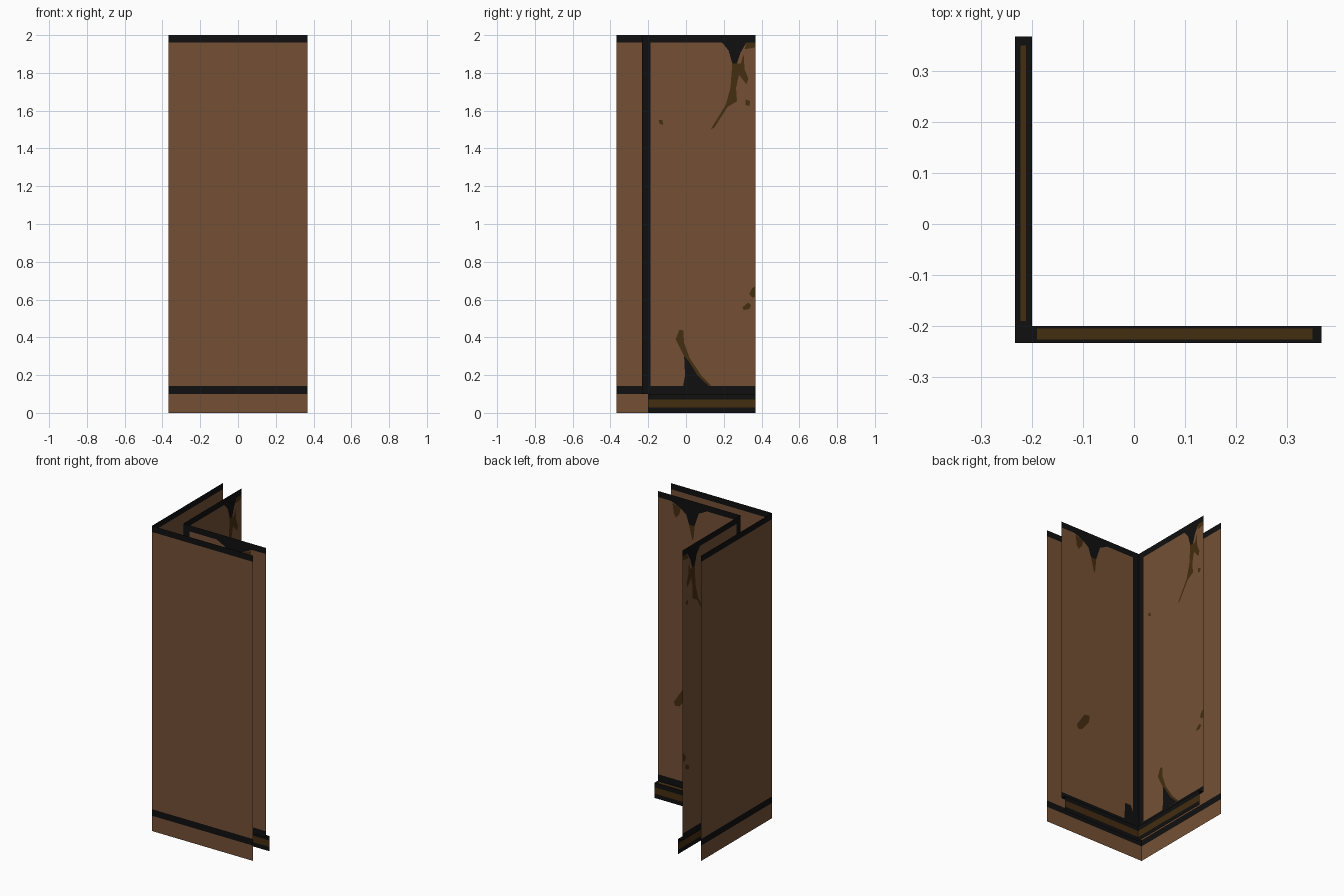
import bpy, bmesh
from mathutils import Vector

if "Cube" in bpy.data.objects:
    bpy.data.objects.remove(bpy.data.objects["Cube"])

OUT, IN, BASE = -0.367, -0.233, -0.2   # plane offsets: outer skin, inner wall, skirting face
END = 0.367


def mat(name, col):
    m = bpy.data.materials.new(name)
    m.diffuse_color = (*col, 1)
    m.use_nodes = True
    m.node_tree.nodes["Principled BSDF"].inputs["Base Color"].default_value = m.diffuse_color
    return m


MATS = [mat("brown_plaster", (0.178, 0.081, 0.036)),
        mat("black_trim", (0.005, 0.005, 0.005)),
        mat("dark_wood", (0.058, 0.026, 0.005))]


# Mappings from wall coordinates (along, depth, height) to the model
def front(u, d, z):
    return Vector((u, d, z))


def side(u, d, z):
    return Vector((d, u, z))


def finish(name, bm):
    me = bpy.data.meshes.new(name)
    bm.to_mesh(me)
    bm.free()
    for m in MATS:
        me.materials.append(m)
    ob = bpy.data.objects.new(name, me)
    bpy.context.collection.objects.link(ob)
    return ob


def face(bm, pts, mi, want):
    f = bm.faces.new([bm.verts.new(p) for p in pts])
    f.normal_update()
    if f.normal.dot(want) < 0:
        f.normal_flip()
    f.material_index = mi


def panel(name, place, us, vs, rule, want):
    """Flat panel cut at us / vs, coloured cell by cell with a rule."""
    bm = bmesh.new()
    for u0, u1 in zip(us, us[1:]):
        for v0, v1 in zip(vs, vs[1:]):
            face(bm, [place(u0, v0), place(u1, v0), place(u1, v1), place(u0, v1)],
                 rule((u0 + u1) / 2, (v0 + v1) / 2), want)
    bmesh.ops.remove_doubles(bm, verts=bm.verts, dist=1e-5)
    return finish(name, bm)


def outer_rule(u, z):
    return 1 if z > 1.96 or 0.1 < z < 0.143 else 0


def inner_rule(u, z):
    return 1 if z > 1.96 or z < 0.143 or u < -0.189 else 0


def skirting_rule(u, z):
    return 2 if 0.028 < z < 0.07 else 1


# Stains: (material, outline in wall coordinates)
SIDE_STAINS = [
    (1, [(.19, 1.961), (.32, 1.961), (.29, 1.91), (.27, 1.85), (.245, 1.85), (.225, 1.92)]),
    (2, [(.245, 1.85), (.29, 1.85), (.305, 1.9), (.31, 1.82), (.33, 1.77), (.32, 1.74), (.28, 1.79),
         (.265, 1.72), (.27, 1.65), (.22, 1.62), (.15, 1.51), (.13, 1.5), (.21, 1.63), (.235, 1.72)]),
    (2, [(.32, 1.961), (.366, 1.961), (.366, 1.935), (.31, 1.925)]),
    (2, [(.315, 1.66), (.34, 1.65), (.335, 1.625), (.315, 1.63)]),
    (2, [(-.145, 1.55), (-.125, 1.55), (-.12, 1.525), (-.14, 1.53)]),
    (1, [(-.015, .142), (.12, .142), (.06, .2), (.01, .28), (-.01, .3), (-.005, .2)]),
    (2, [(-.01, .3), (.01, .28), (.06, .2), (.12, .142), (.135, .142), (.08, .2), (.02, .29),
         (-.01, .37), (-.015, .44), (-.035, .44), (-.055, .39), (-.03, .34)]),
    (2, [(.335, .63), (.35, .66), (.366, .67), (.366, .615), (.35, .61)]),
    (2, [(.3, .56), (.33, .585), (.345, .57), (.335, .55), (.305, .545)]),
]
FRONT_STAINS = [
    (1, [(.27, 1.961), (.01, 1.961), (.07, 1.93), (.1, 1.84), (.14, 1.84), (.16, 1.9), (.2, 1.93)]),
    (2, [(.1, 1.84), (.14, 1.84), (.125, 1.78), (.115, 1.74), (.105, 1.77)]),
    (2, [(.26, 1.95), (.2, 1.93), (.21, 1.89), (.235, 1.86), (.25, 1.88)]),
    (2, [(.25, .65), (.19, .74), (.15, .745), (.155, .7), (.21, .63), (.24, .625)]),
    (1, [(-.19, .142), (-.12, .142), (-.125, .25), (-.17, .25), (-.19, .2)]),
]

for wall, place, stains, axis in (("front", front, FRONT_STAINS, Vector((0, 1, 0))),
                                  ("side", side, SIDE_STAINS, Vector((1, 0, 0)))):
    # Outer skin
    panel(wall + "_outer_wall", lambda u, z: place(u, OUT, z), [OUT, END],
          [0, 0.1, 0.143, 1.96, 2], outer_rule, -axis)
    # Inner wall with black corner strip
    panel(wall + "_inner_wall", lambda u, z: place(u, IN, z), [IN, -0.189, END],
          [0.1, 0.143, 1.96, 2], inner_rule, axis)
    # Skirting face
    panel(wall + "_skirting", lambda u, z: place(u, BASE, z), [BASE, END],
          [0, 0.028, 0.07, 0.1], skirting_rule, axis)
    # Skirting ledge with a worn wood centre line
    lo, hi = (-0.226, -0.205) if wall == "front" else (-0.222, -0.212)
    panel(wall + "_skirting_ledge", lambda u, d: place(u, d, 0.1),
          [IN if wall == "front" else BASE, -0.19, 0.35, END], [IN, lo, hi, BASE],
          lambda u, d: 2 if lo < d < hi and -0.19 < u < 0.35 else 1, Vector((0, 0, 1)))
    # Stains, showing on both sides of the inner wall
    bm = bmesh.new()
    for mi, outline in stains:
        for s in (1, -1):
            face(bm, [place(u, IN + s * 0.0015, z) for u, z in outline], mi, axis * s)
    bmesh.ops.triangulate(bm, faces=bm.faces)
    finish(wall + "_stains", bm)
